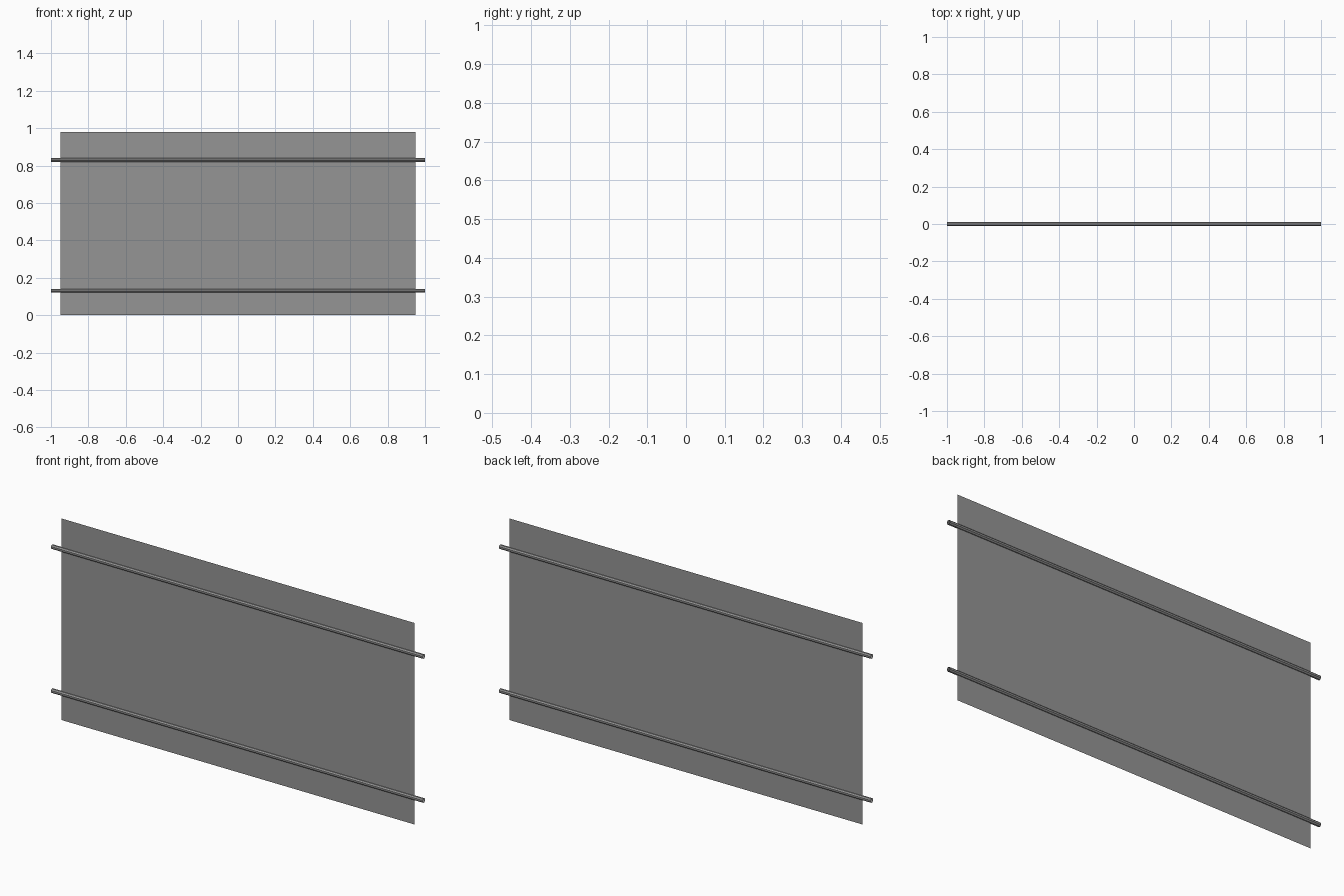
import bpy, math
from mathutils import Matrix

if "Cube" in bpy.data.objects:
    bpy.data.objects.remove(bpy.data.objects["Cube"])

def material(name, rgb):
    m = bpy.data.materials.new(name)
    m.diffuse_color = (*rgb, 1)
    m.use_nodes = True
    m.node_tree.nodes["Principled BSDF"].inputs["Base Color"].default_value = m.diffuse_color
    return m

grey = material("galvanised grey", (0.30, 0.30, 0.30))

def finish(obj, name):
    obj.name = name
    obj.data.materials.append(grey)

# thin mesh panel: a single upright sheet
mesh = bpy.data.meshes.new("fence_panel")
W, H = 0.95, 0.98
mesh.from_pydata([(-W, 0, 0), (W, 0, 0), (W, 0, H), (-W, 0, H)], [], [(0, 1, 2, 3)])
panel = bpy.data.objects.new("fence_panel", mesh)
bpy.context.collection.objects.link(panel)
finish(panel, "fence_panel")

# two open-ended tubular rails running through the sheet
for name, z in (("lower_rail", 0.13), ("upper_rail", 0.83)):
    bpy.ops.mesh.primitive_cylinder_add(vertices=8, radius=0.0105, depth=2,
                                        end_fill_type='NOTHING', location=(0, 0, z),
                                        rotation=(0, math.pi / 2, 0))
    rail = bpy.context.object
    rail.data.transform(Matrix.Rotation(math.pi / 8, 4, 'Z'))
    finish(rail, name)
